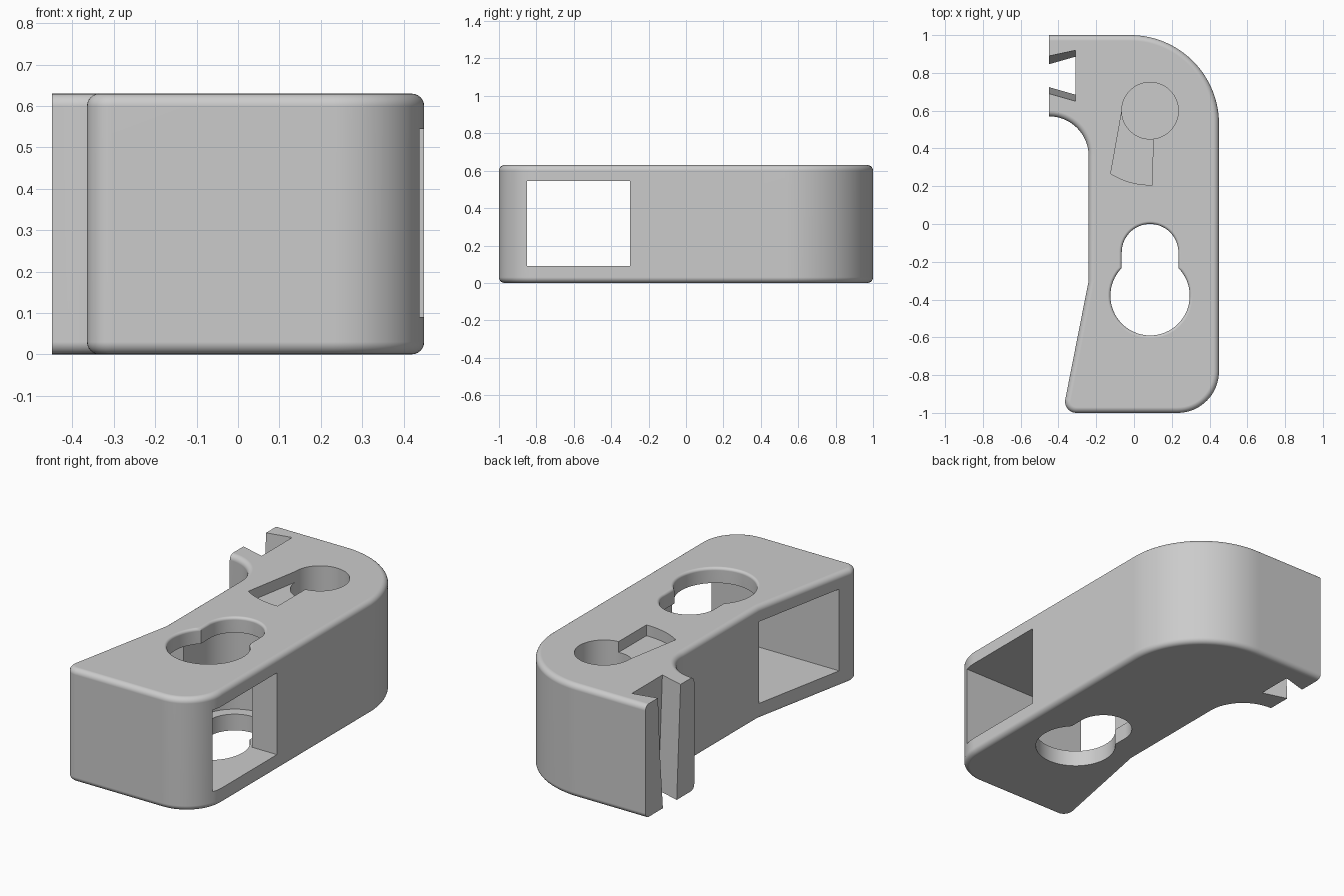
import bpy, bmesh
from math import sin, cos, radians, acos, degrees

HEIGHT = 0.63
old = bpy.data.objects.get("Cube")
if old:
    bpy.data.objects.remove(old, do_unlink=True)

grey = bpy.data.materials.new("plain_grey")
grey.use_nodes = True
COLOUR = (0.6, 0.6, 0.6, 1)
grey.diffuse_color = COLOUR
grey.node_tree.nodes["Principled BSDF"].inputs["Base Color"].default_value = COLOUR


def arc(cx, cy, r, a0, a1, n=16):
    angles = [radians(a0 + (a1 - a0) * i / n) for i in range(n + 1)]
    return [(cx + r * cos(a), cy + r * sin(a)) for a in angles]


def circle(cx, cy, r):
    return arc(cx, cy, r, 0, 360, 64)[:-1]


def rect(x0, x1, y0, y1):
    return [(x0, y0), (x1, y0), (x1, y1), (x0, y1)]


def loft(name, rings, rounding=0):
    """Closed solid through matching (outline, z) rings, with optional rounded rims."""
    bm = bmesh.new()
    loops = [[bm.verts.new((x, y, z)) for x, y in pts] for pts, z in rings]
    for low, high in zip(loops, loops[1:]):
        for i in range(len(low)):
            j = (i + 1) % len(low)
            bm.faces.new((low[i], low[j], high[j], high[i]))
    caps = [bm.faces.new(loops[0][::-1]), bm.faces.new(loops[-1])]
    bmesh.ops.recalc_face_normals(bm, faces=bm.faces)
    if rounding:
        rims = [e for f in caps for e in f.edges]
        bmesh.ops.bevel(bm, geom=rims, offset=rounding, offset_type='OFFSET',
                        segments=6, profile=0.5, affect='EDGES')
    mesh = bpy.data.meshes.new(name)
    bm.to_mesh(mesh)
    bm.free()
    mesh.materials.append(grey)
    ob = bpy.data.objects.new(name, mesh)
    bpy.context.collection.objects.link(ob)
    return ob


def prism(name, pts, z0, z1):
    return loft(name, [(pts, z0), (pts, z1)])


def cut(target, cutter):
    cutter.hide_render = True
    mod = target.modifiers.new("cut", 'BOOLEAN')
    mod.operation, mod.solver, mod.object = 'DIFFERENCE', 'EXACT', cutter
    bpy.context.view_layer.objects.active = target
    bpy.ops.object.modifier_apply(modifier=mod.name)
    bpy.data.objects.remove(cutter, do_unlink=True)


# Curved block with rounded rims; its arm runs long and is trimmed flat
outline = (arc(-0.305, -0.94, 0.06, 170, 270, 10)
           + arc(0.23, -0.78, 0.22, 270, 360)
           + arc(-0.02, 0.53, 0.47, 0, 90, 32)
           + [(-0.6, 1.0), (-0.6, 0.57)]
           + arc(-0.45, 0.36, 0.21, 90, 0)
           + [(-0.24, -0.30)])
body = loft("bracket_body", [(outline, 0), (outline, HEIGHT)], rounding=0.03)
cut(body, prism("arm_trim", rect(-1, -0.45, 0.3, 1.2), -0.1, 0.8))

# Tapered dovetail slot in the arm end
def slot(mouth0, mouth1, back0, back1):
    return [(-0.45 - 0.14, 2 * mouth0 - back0), (-0.31, back0),
            (-0.31, back1), (-0.45 - 0.14, 2 * mouth1 - back1)]

cut(body, loft("dovetail_slot", [(slot(0.725, 0.845, 0.685, 0.885), -0.01),
                                 (slot(0.69, 0.89, 0.65, 0.92), HEIGHT + 0.01)]))

# Keyhole right through, with a softened upper rim
def keyhole(grow):
    big, small = 0.21 + grow, 0.15 + grow
    phi = degrees(acos(small / big))
    return (arc(0.085, -0.38, big, 180 - phi, 360 + phi, 48)
            + arc(0.085, -0.15, small, 0, 180, 32))

FILLET = 0.015
rings = [(keyhole(0), -0.1)]
for i in range(6):
    a = radians(18 * i)
    rings.append((keyhole(FILLET * (1 - cos(a))), HEIGHT - FILLET * (1 - sin(a))))
rings.append((keyhole(FILLET), HEIGHT + 0.1))
cut(body, loft("keyhole", rings))

# Window across the block and the wider screw-head channel behind it
cut(body, prism("side_window", rect(-0.8, 0.8, -0.85, -0.30), 0.09, 0.545))
channel = arc(0.085, -0.38, 0.21, 180, 360, 32) + arc(0.085, -0.15, 0.21, 0, 180, 32)
cut(body, prism("head_channel", channel, 0.0905, 0.5445))

# Round blind hole with a shallow fan-shaped recess
cut(body, prism("round_pocket", circle(0.085, 0.6, 0.15), 0.3, 0.8))
fan = arc(0.085, 0.6, 0.393, -122, -88, 12) + [(0.1, 0.55), (-0.062, 0.61)]
cut(body, prism("fan_recess", fan, HEIGHT - 0.06, 0.8))

# Smooth curves, crisp edges, flat faces kept flat
bpy.ops.object.select_all(action='DESELECT')
body.select_set(True)
bpy.context.view_layer.objects.active = body
bpy.ops.object.shade_smooth_by_angle(angle=radians(30))
weighted = body.modifiers.new("flat_faces", 'WEIGHTED_NORMAL')
weighted.keep_sharp = True
